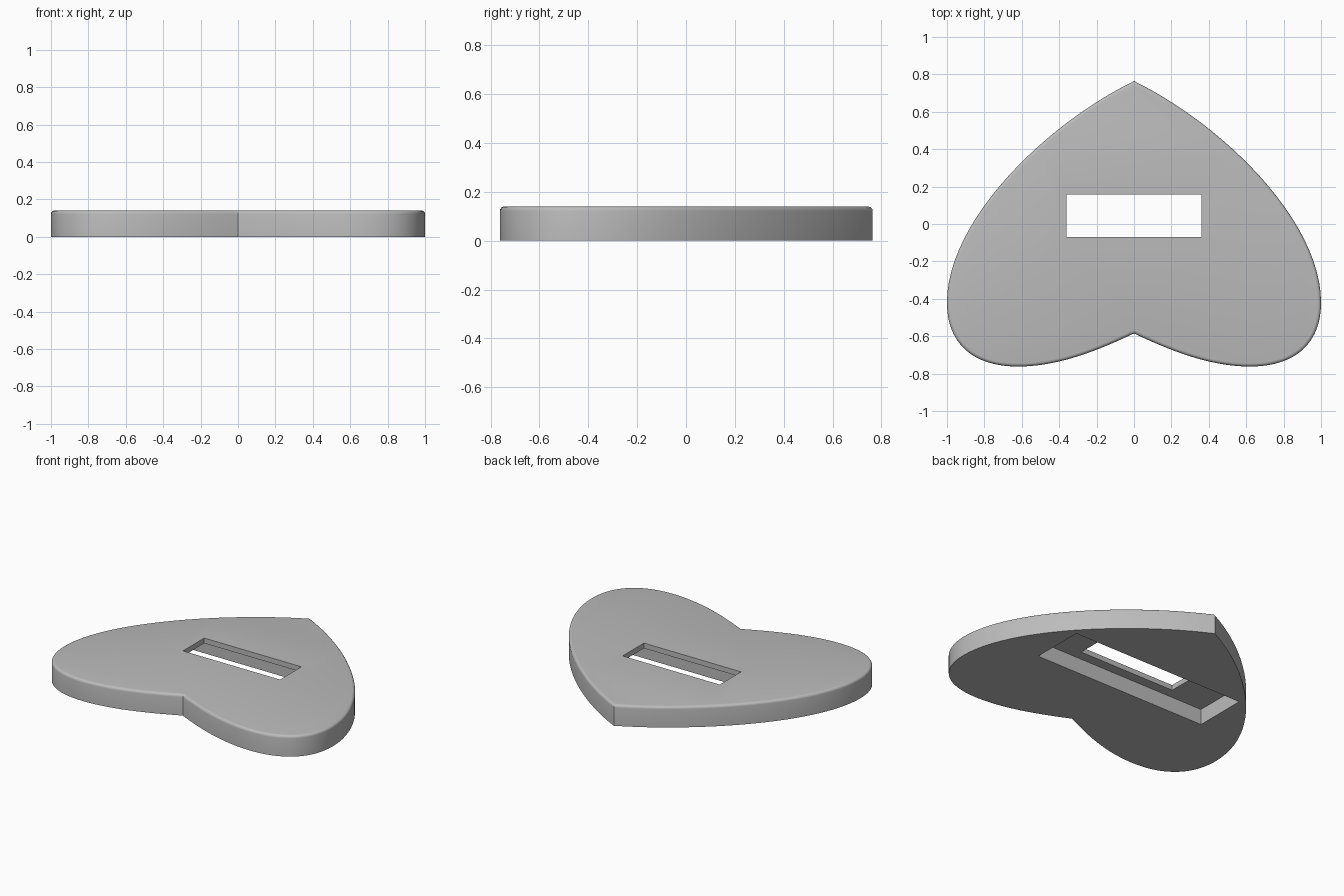
import bpy
import bmesh
import math
from mathutils import Vector
from mathutils.geometry import interpolate_bezier

THICKNESS = 0.14
EDGE_RADIUS = 0.018
OPENING_Y = 0.044

if "Cube" in bpy.data.objects:
    bpy.data.objects.remove(bpy.data.objects["Cube"], do_unlink=True)


def make_material(name, colour):
    mat = bpy.data.materials.new(name)
    mat.use_nodes = True
    mat.diffuse_color = colour
    mat.node_tree.nodes["Principled BSDF"].inputs["Base Color"].default_value = colour
    return mat


def add_object(name, bm):
    mesh = bpy.data.meshes.new(name)
    bm.to_mesh(mesh)
    bm.free()
    obj = bpy.data.objects.new(name, mesh)
    bpy.context.collection.objects.link(obj)
    return obj


def cut_box(target, name, size_x, size_y, z_low, z_high):
    """Cut a box-shaped opening through the target."""
    bm = bmesh.new()
    bmesh.ops.create_cube(bm, size=1)
    bmesh.ops.scale(bm, vec=(size_x, size_y, z_high - z_low), verts=bm.verts)
    bmesh.ops.translate(bm, vec=(0, OPENING_Y, (z_low + z_high) / 2), verts=bm.verts)
    cutter = add_object(name, bm)
    cutter.hide_render = True
    mod = target.modifiers.new(name, "BOOLEAN")
    mod.operation = "DIFFERENCE"
    mod.solver = "EXACT"
    mod.object = cutter
    bpy.ops.object.modifier_apply(modifier=name)
    bpy.data.objects.remove(cutter, do_unlink=True)


# Half outline of the heart: tip, widest point, lobe, notch
segments = [
    ((0, 0.764), (0.47, 0.535), (1, 0.02), (1, -0.42)),
    ((1, -0.42), (1, -0.64), (0.86, -0.762), (0.62, -0.762)),
    ((0.62, -0.762), (0.41, -0.762), (0.2, -0.68), (0, -0.585)),
]
half = []
for seg in segments:
    a, h1, h2, b = (Vector((x, y, 0)) for x, y in seg)
    half += interpolate_bezier(a, h1, h2, b, 25)[:-1]
half.append(Vector((0, -0.585, 0)))
outline = half + [Vector((-p.x, p.y, 0)) for p in reversed(half[1:-1])]

# Heart plate with a rounded upper rim
bm = bmesh.new()
base = bm.faces.new([bm.verts.new(p) for p in outline])
top = bmesh.ops.extrude_face_region(bm, geom=[base], use_keep_orig=True)
bmesh.ops.translate(bm, vec=(0, 0, THICKNESS),
                    verts=[v for v in top["geom"] if isinstance(v, bmesh.types.BMVert)])
bmesh.ops.recalc_face_normals(bm, faces=bm.faces)
rim = [e for e in bm.edges if all(v.co.z > THICKNESS / 2 for v in e.verts)]
bmesh.ops.bevel(bm, geom=rim, offset=EDGE_RADIUS, segments=4, profile=0.5,
                affect="EDGES", clamp_overlap=True)
heart = add_object("heart_plate", bm)
heart.data.materials.append(make_material("light grey", (0.5, 0.5, 0.5, 1)))

bpy.ops.object.select_all(action="DESELECT")
bpy.context.view_layer.objects.active = heart
heart.select_set(True)

# Recess in the underside, then the narrower slot through the top
cut_box(heart, "underside_recess", 1.29, 0.36, -0.1, 0.105)
cut_box(heart, "through_slot", 0.72, 0.225, 0.05, 0.3)

bpy.ops.object.shade_smooth_by_angle(angle=math.radians(30))
